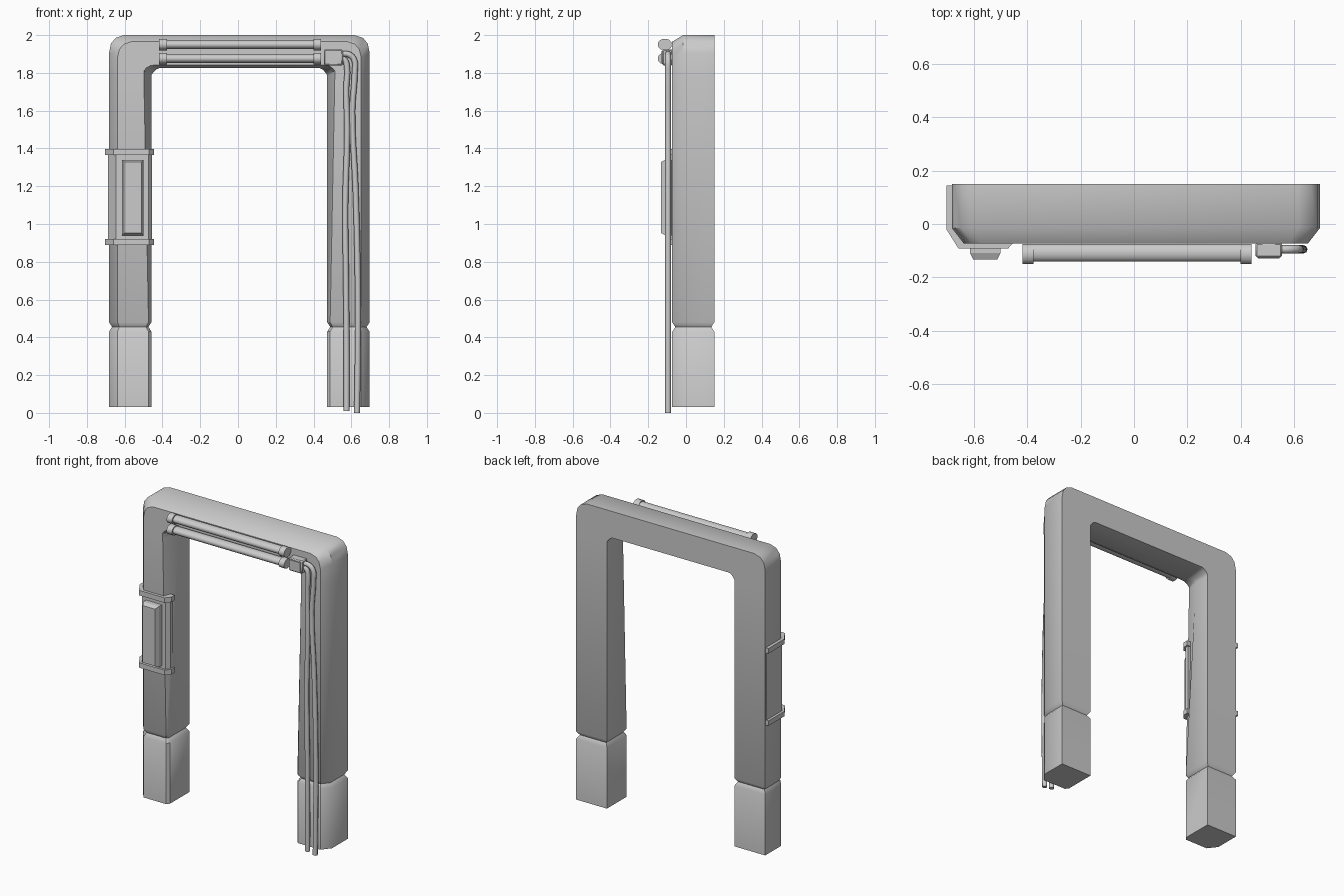
import bpy, bmesh, math
from mathutils import Vector

if "Cube" in bpy.data.objects:
    bpy.data.objects.remove(bpy.data.objects["Cube"])

CX = 0.007  # arch centre in x


def finish(bm, name, angle=35, bevel=0):
    bmesh.ops.recalc_face_normals(bm, faces=bm.faces)
    me = bpy.data.meshes.new(name)
    bm.to_mesh(me)
    bm.free()
    ob = bpy.data.objects.new(name, me)
    bpy.context.collection.objects.link(ob)
    if bevel:
        m = ob.modifiers.new("bevel", 'BEVEL')
        m.width = bevel
        m.segments = 1
    bpy.ops.object.select_all(action='DESELECT')
    bpy.context.view_layer.objects.active = ob
    ob.select_set(True)
    bpy.ops.object.shade_smooth_by_angle(angle=math.radians(angle))
    return ob


def loft(name, rings, angle=35):
    bm = bmesh.new()
    vs = [[bm.verts.new(p) for p in r] for r in rings]
    n = len(vs[0])
    for a, b in zip(vs, vs[1:]):
        for i in range(n):
            j = (i + 1) % n
            bm.faces.new((a[i], a[j], b[j], b[i]))
    bm.faces.new(vs[0])
    bm.faces.new(vs[-1])
    return finish(bm, name, angle)


def prism(name, outline, z0, z1, angle=20):
    return loft(name, [[(x, y, z) for x, y in outline] for z in (z0, z1)], angle)


def box(name, x, y, z, bevel=0):
    bm = bmesh.new()
    bmesh.ops.create_cube(bm, size=1)
    for v in bm.verts:
        v.co = [(r[0] + r[1]) / 2 + c * (r[1] - r[0]) for r, c in zip((x, y, z), v.co)]
    return finish(bm, name, 20, bevel)


def rod(name, x0, x1, y, z, ry, rz):
    ts = [2 * math.pi * (i + .5) / 16 for i in range(16)]
    return loft(name, [[(x, y + ry * math.cos(t), z + rz * math.sin(t)) for t in ts]
                       for x in (x0, x1)])


# Arch frame: stations (outer x,z / inner x,z / front-inner chamfer / inset)
stations = [
    (.69, .03, .465, .03, .93, -.055, 0),
    (.69, .43, .465, .43, .93, -.055, 0),
    (.69, .455, .465, .455, .93, -.055, .016),
    (.69, .48, .465, .48, .93, -.055, 0),
    (.69, 1.78, .465, 1.78, .82, .04, 0),
    (.69, 1.905, .465, 1.79, .82, .04, 0),
    (.68, 1.955, .455, 1.803, .84, .03, 0),
    (.655, 1.985, .442, 1.817, .87, .0, 0),
    (.61, 2.0, .425, 1.825, .9, -.04, 0),
]


def section(st, side):
    ox, oz, ix, iz, b, c, inset = st
    o, i = Vector((ox, 0, oz)), Vector((ix, 0, iz))
    pts = [(0, .15), (0, -.015), (.2, -.073), (b, -.073), (1, c), (1, .15)]
    ring = []
    mid = (o + i) / 2 + Vector((0, .04, 0))
    for t, y in pts:
        p = o.lerp(i, t)
        p.y = y
        p += (mid - p) * inset / .11
        ring.append((side * p.x + CX, p.y, p.z))
    return ring


loft("arch_frame", [section(s, -1) for s in stations] +
     [section(s, 1) for s in reversed(stations)], 38)

# Clamp bands and sleeve on the left leg
band = [(-.703, .145), (-.703, -.02), (-.658, -.092), (-.472, -.092), (-.444, -.06),
        (-.444, -.025), (-.47, -.025), (-.5, -.05), (-.64, -.05), (-.67, 0), (-.67, .145)]
sleeve = [(-.687, .14), (-.687, -.017), (-.645, -.078), (-.473, -.078), (-.455, -.055),
          (-.455, -.03), (-.5, -.03), (-.64, -.03), (-.66, 0), (-.66, .14)]
for n, z in (("lower", .888), ("upper", 1.365)):
    prism(n + "_clamp_band", band, z, z + .033)
prism("leg_sleeve", sleeve, .92, 1.366)

# Raised panel on the left leg
def rect(x0, x1, z0, z1, y):
    return [(x0, y, z0), (x1, y, z0), (x1, y, z1), (x0, y, z1)]


loft("access_panel", [rect(-.615, -.5, .94, 1.34, -.07), rect(-.615, -.5, .94, 1.34, -.108),
                      rect(-.603, -.512, .952, 1.328, -.133)], 20)

# Twin lamp tubes with end caps
for n, z in (("upper", 1.95), ("lower", 1.876)):
    rod(n + "_tube", -.4, .42, -.108, z, .033, .024)
    for s, x in (("left", -.417), ("right", .4)):
        rod(f"{n}_{s}_cap", x, x + .04, -.112, z, .038, .031)

# Junction box
box("junction_box", (.455, .555), (-.125, -.07), (1.84, 1.925), .006)
box("junction_lid", (.465, .545), (-.13, -.12), (1.85, 1.915))

# Hanging cables
cables = {
    "inner_cable": [(.54, 1.875), (.563, 1.87), (.577, 1.83), (.573, 1.72), (.578, 1.5),
                    (.568, 1.1), (.572, .7), (.575, .3), (.575, .01)],
    "outer_cable": [(.54, 1.9), (.585, 1.898), (.615, 1.87), (.618, 1.8), (.605, 1.6),
                    (.622, 1.2), (.634, .7), (.634, .3), (.63, 0)],
}
for name, pts in cables.items():
    cu = bpy.data.curves.new(name, 'CURVE')
    cu.dimensions = '3D'
    cu.bevel_depth = .0155
    cu.bevel_resolution = 2
    cu.resolution_u = 4
    cu.use_fill_caps = True
    sp = cu.splines.new('BEZIER')
    sp.bezier_points.add(len(pts) - 1)
    for bp, (x, z) in zip(sp.bezier_points, pts):
        bp.co = (x, -.095, z)
        bp.handle_left_type = bp.handle_right_type = 'AUTO'
    bpy.context.collection.objects.link(bpy.data.objects.new(name, cu))
